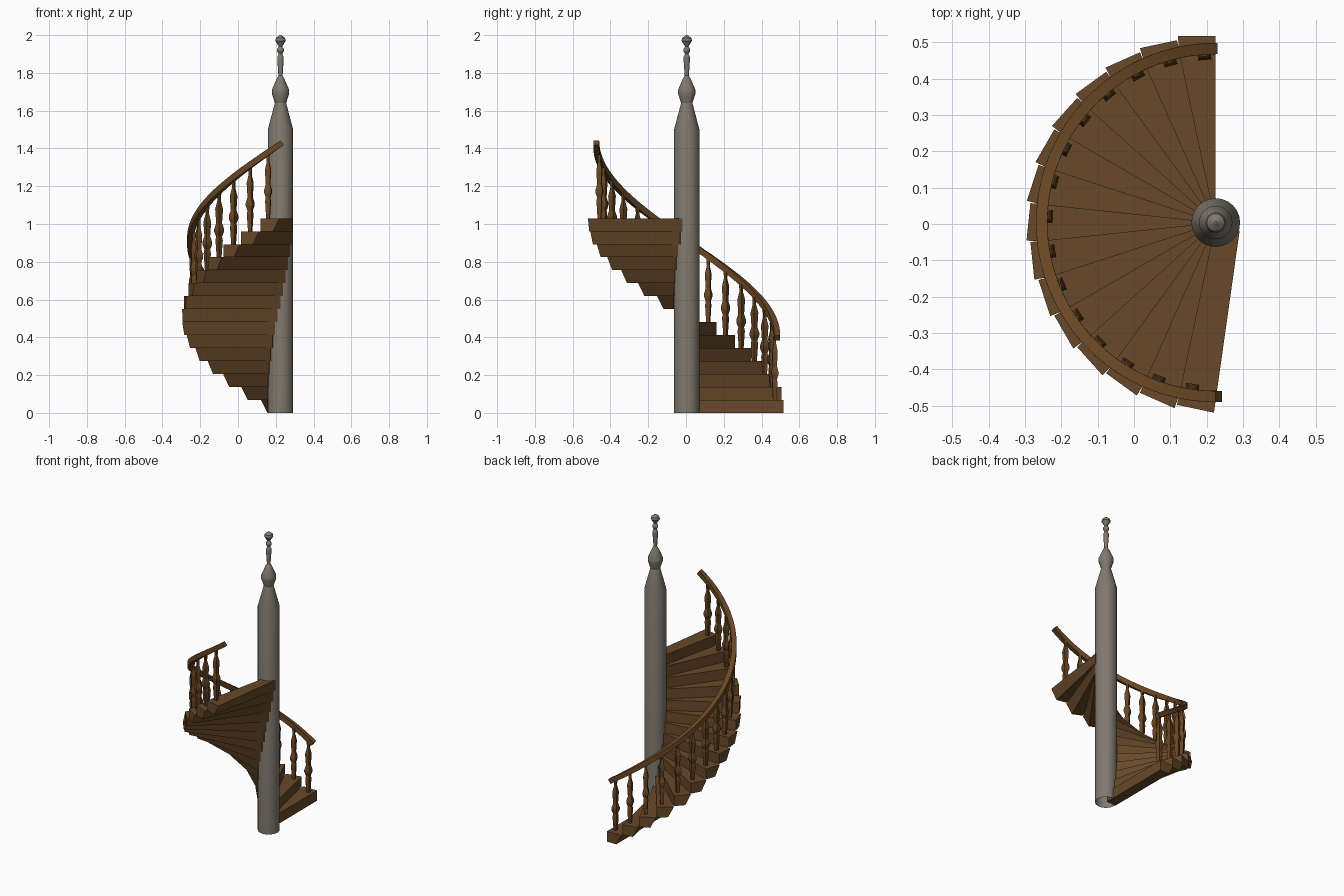
import bpy, bmesh, math
from mathutils import Vector, Matrix

if "Cube" in bpy.data.objects:
    bpy.data.objects.remove(bpy.data.objects["Cube"])

CX, CY = 0.225, 0.004          # stair axis
STEPS, RISE, TURN = 15, 1.03 / 15, math.radians(12)


def material(name, rgb):
    m = bpy.data.materials.new(name)
    m.diffuse_color = (*rgb, 1)
    m.use_nodes = True
    m.node_tree.nodes["Principled BSDF"].inputs["Base Color"].default_value = m.diffuse_color
    return m


step_wood = material("step_wood", (0.135, 0.066, 0.022))
rail_wood = material("rail_wood", (0.140, 0.062, 0.017))
stone = material("grey_stone", (0.215, 0.195, 0.158))


def make(name, verts, faces, mat, smooth=False):
    me = bpy.data.meshes.new(name)
    me.from_pydata([tuple(v) for v in verts], [], faces)
    bm = bmesh.new()
    bm.from_mesh(me)
    bmesh.ops.recalc_face_normals(bm, faces=bm.faces)
    bm.to_mesh(me)
    bm.free()
    me.materials.append(mat)
    ob = bpy.data.objects.new(name, me)
    bpy.context.collection.objects.link(ob)
    if smooth:
        bpy.ops.object.select_all(action='DESELECT')
        ob.select_set(True)
        bpy.context.view_layer.objects.active = ob
        bpy.ops.object.shade_smooth_by_angle(angle=math.radians(25))
    return ob


def loft(rings, caps=(True, True)):
    """Join equal-sized vertex rings into a tube."""
    n = len(rings[0])
    verts = [v for r in rings for v in r]
    faces = [(i * n + j, i * n + (j + 1) % n, (i + 1) * n + (j + 1) % n, (i + 1) * n + j)
             for i in range(len(rings) - 1) for j in range(n)]
    if caps[0]:
        faces.append(tuple(range(n)))
    if caps[1]:
        faces.append(tuple(range(len(verts) - n, len(verts))))
    return verts, faces


def turned(profile, sides, phase=0.0):
    return [[Vector((r * math.cos(phase + 2 * math.pi * j / sides),
                     r * math.sin(phase + 2 * math.pi * j / sides), z))
             for j in range(sides)] for r, z in profile]


# Central column with turned finial (open underneath)
column_profile = [(0.067, 0), (0.067, 1.5), (0.03, 1.64), (0.046, 1.69), (0.046, 1.71),
                  (0.02, 1.77), (0.011, 1.785), (0.017, 1.87), (0.017, 1.885), (0.009, 1.9),
                  (0.018, 1.915), (0.018, 1.925), (0.009, 1.94), (0.028, 1.97),
                  (0.024, 1.985), (0.004, 2.0)]
verts, faces = loft(turned(column_profile, 24), (False, True))
make("column", verts, faces, stone, True).location = (CX, CY, 0)

# Steps: wedge-shaped tread over a narrower rectangular underside
bottom = [(0, 0.008), (-0.069, 0.008), (-0.069, 0.513), (0, 0.513)]
top = [(0, 0.008), (-0.069, 0.008), (-0.104, 0.513), (0, 0.513)]
step_verts, step_faces = loft([[Vector((x, y, 0)) for x, y in bottom],
                               [Vector((x, y, RISE)) for x, y in top]])

# Balusters: square, with a bulge and a tapered head
baluster_profile = [(0.010, 0), (0.015, 0.09), (0.012, 0.11), (0.020, 0.135), (0.020, 0.15),
                    (0.012, 0.18), (0.016, 0.255), (0.007, 0.30), (0.009, 0.338)]
baluster_verts, baluster_faces = loft(
    turned([(r * 1.3, z) for r, z in baluster_profile], 4, math.pi / 4))

for k in range(STEPS):
    rot = Matrix.Rotation(k * TURN, 4, 'Z')
    place = Matrix.Translation((CX, CY, k * RISE)) @ rot
    make(f"step_{k + 1}", [place @ v for v in step_verts], step_faces, step_wood)
    a = math.radians(3.9)
    post = place @ Matrix.Rotation(a, 4, 'Z') @ Matrix.Translation((0, 0.467, RISE))
    make(f"baluster_{k + 1}", [post @ v for v in baluster_verts], baluster_faces, rail_wood)

# Handrail: square section swept along a helix
R, W, SEG = 0.479, 0.0155, 45
rings = []
for i in range(SEG + 1):
    t = i / SEG
    a = math.radians(90.5 + 180.5 * t)
    out = Vector((math.cos(a), math.sin(a), 0))
    tangent = Vector((-out.y * R, out.x * R, 1.03 / math.pi)).normalized()
    up = out.cross(tangent)
    c = Vector((CX, CY, 0.396 + 1.034 * t)) + out * R
    rings.append([c + out * W * s + up * W * u for s, u in ((1, 1), (-1, 1), (-1, -1), (1, -1))])
verts, faces = loft(rings)
make("handrail", verts, faces, rail_wood, True)
